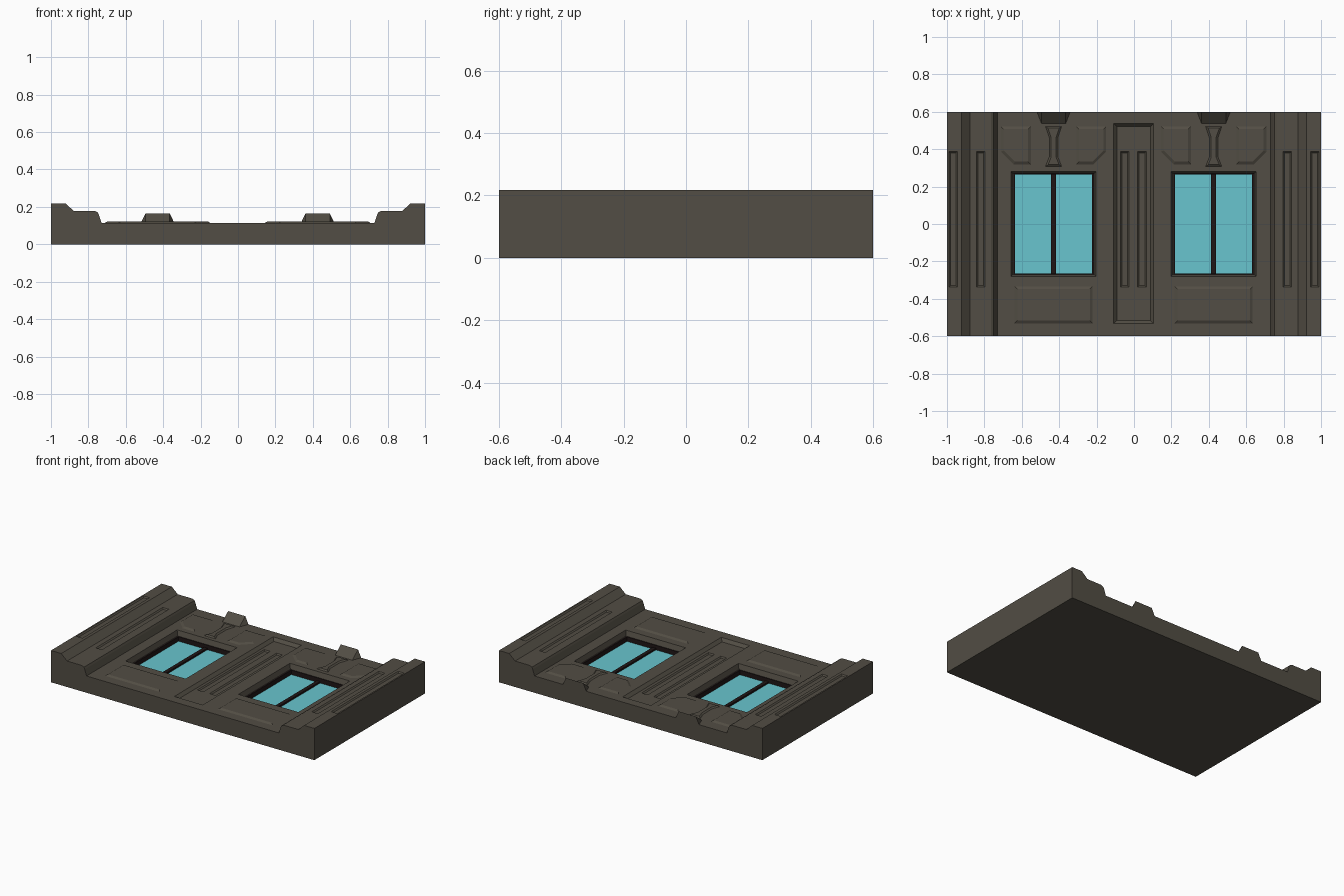
import bpy
import bmesh

if "Cube" in bpy.data.objects:
    bpy.data.objects.remove(bpy.data.objects["Cube"], do_unlink=True)


def material(name, rgb):
    m = bpy.data.materials.new(name)
    m.use_nodes = True
    m.diffuse_color = (*rgb, 1)
    m.node_tree.nodes["Principled BSDF"].inputs["Base Color"].default_value = (*rgb, 1)
    return m


STONE = material("dark stone", (0.085, 0.075, 0.058))
GLASS = material("cyan glass", (0.14, 0.56, 0.62))
SASH = material("dark sash", (0.014, 0.008, 0.008))
WALL = 0.115  # height of the wall surface


def finish(name, bm, mat):
    bmesh.ops.recalc_face_normals(bm, faces=bm.faces)
    mesh = bpy.data.meshes.new(name)
    bm.to_mesh(mesh)
    bm.free()
    mesh.materials.append(mat)
    obj = bpy.data.objects.new(name, mesh)
    bpy.context.collection.objects.link(obj)
    return obj


def rect(x0, x1, y0, y1):
    return [(x0, y0), (x1, y0), (x1, y1), (x0, y1)]


def chamfered(name, outline, z, inset, height, mat=STONE):
    """Closed solid whose outline shrinks by inset while moving by height."""
    bm = bmesh.new()
    ring = [bm.verts.new((x, y, z)) for x, y in outline]
    face = bm.faces.new(ring)
    face.normal_update()
    if face.normal.z * height < 0:
        face.normal_flip()
    if inset:
        bmesh.ops.inset_individual(bm, faces=[face], thickness=inset,
                                   depth=abs(height), use_even_offset=True)
        bm.faces.new(ring)
    else:
        new = bmesh.ops.extrude_face_region(bm, geom=[face], use_keep_orig=True)["geom"]
        bmesh.ops.translate(bm, vec=(0, 0, height),
                            verts=[g for g in new if isinstance(g, bmesh.types.BMVert)])
    return finish(name, bm, mat)


def carve(target, outline, z, inset, depth):
    cutter = chamfered("cutter", outline, z, inset, -depth)
    cutter.hide_render = True
    mod = target.modifiers.new("carve", "BOOLEAN")
    mod.operation = "DIFFERENCE"
    mod.solver = "EXACT"
    mod.object = cutter
    bpy.context.view_layer.objects.active = target
    bpy.ops.object.modifier_apply(modifier=mod.name)
    bpy.data.objects.remove(cutter, do_unlink=True)


# Wall slab with stepped pilasters at both ends
half = [(1, 0), (1, 0.218), (0.922, 0.218), (0.878, 0.178), (0.765, 0.178),
        (0.75, 0.17), (0.744, 0.157), (0.73, WALL)]
profile = half + [(-x, z) for x, z in reversed(half)]
bm = bmesh.new()
front = bm.faces.new([bm.verts.new((x, -0.6, z)) for x, z in profile])
geom = bmesh.ops.extrude_face_region(bm, geom=[front], use_keep_orig=True)["geom"]
bmesh.ops.translate(bm, vec=(0, 1.2, 0),
                    verts=[g for g in geom if isinstance(g, bmesh.types.BMVert)])
wall = finish("wall_slab", bm, STONE)

# Sunken centre bay and the narrow flutes
EPS = 0.002
carve(wall, rect(-0.112, 0.107, -0.535, 0.54), WALL + EPS, 0.02, 0.022)
flutes = [(-0.05, WALL - 0.02), (0.043, WALL - 0.02)]
for side in (-1, 1):
    flutes += [(side * 0.82, 0.178), (side * 0.967, 0.218)]
for x, z in flutes:
    carve(wall, rect(x - 0.025, x + 0.025, -0.34, 0.39), z + EPS, 0.01, 0.01)

for label, cx in (("right", -0.43), ("left", 0.426)):
    # Window opening: splayed reveal, then a straight pocket
    carve(wall, rect(cx - 0.228, cx + 0.228, -0.28, 0.28), WALL + EPS, 0.011, 0.037)
    carve(wall, rect(cx - 0.215, cx + 0.215, -0.269, 0.269), 0.1, 0, 0.06)

    # Glass and sash
    chamfered(f"{label}_glass", rect(cx - 0.214, cx + 0.214, -0.268, 0.268),
              0.041, 0, 0.008, GLASS)
    bars = {"outer": (-0.215, -0.206, -0.269, 0.269),
            "inner": (0.206, 0.215, -0.269, 0.269),
            "mullion": (-0.013, 0.013, -0.266, 0.266),
            "sill": (-0.206, 0.206, -0.269, -0.264),
            "head": (-0.206, 0.206, 0.264, 0.269)}
    for part, (x0, x1, y0, y1) in bars.items():
        top = 0.06 if part == "mullion" else 0.08
        chamfered(f"{label}_sash_{part}", rect(cx + x0, cx + x1, y0, y1),
                  0.041, 0, top - 0.041, SASH)

    # Raised panels below and above the window
    chamfered(f"{label}_lower_panel", rect(cx - 0.212, cx + 0.212, -0.535, -0.33),
              WALL - EPS, 0.018, 0.01)
    for s, part in ((-1, "a"), (1, "b")):
        corner = [(0.118, 0.525), (0.285, 0.525), (0.285, 0.385), (0.215, 0.315), (0.118, 0.315)]
        chamfered(f"{label}_upper_panel_{part}", [(cx + s * x, y) for x, y in corner],
                  WALL - EPS, 0.018, 0.01)
    key = [(-0.047, 0.525), (0.047, 0.525), (0.025, 0.46), (0.025, 0.36), (0.047, 0.305),
           (-0.047, 0.305), (-0.025, 0.36), (-0.025, 0.46)]
    chamfered(f"{label}_key_panel", [(cx + x, y) for x, y in key], WALL - EPS, 0.012, 0.01)

    # Wedge bracket at the top edge
    bm = bmesh.new()
    base = [(-0.09, 0.6), (0.09, 0.6), (0.065, 0.535), (-0.065, 0.535)]
    a, b, c, d = [bm.verts.new((cx + x, y, WALL - EPS)) for x, y in base]
    e, f = [bm.verts.new((cx + x, 0.6, 0.165)) for x in (-0.065, 0.065)]
    for loop in ((a, b, c, d), (a, b, f, e), (e, f, c, d), (a, e, d), (b, c, f)):
        bm.faces.new(loop)
    finish(f"{label}_bracket", bm, STONE)
